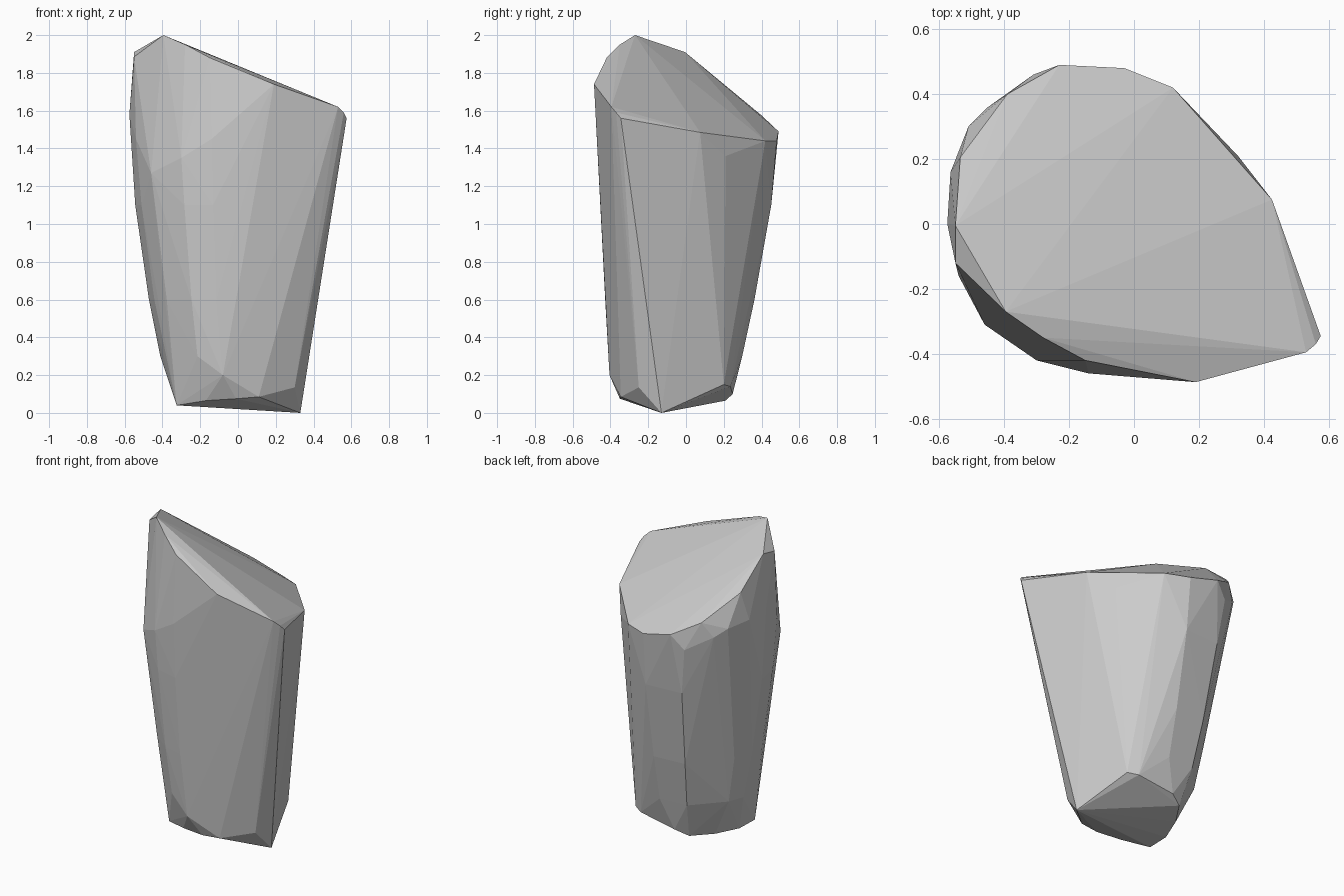
import bpy, bmesh

# slanted top facet and its chipped front rim
top = [(-.395, -.27, 2), (-.55, -.005, 1.91), (-.55, -.12, 1.885), (-.535, .205, 1.735),
       (-.39, .40, 1.575), (-.23, .49, 1.49), (-.03, .48, 1.44), (.12, .42, 1.44),
       (.425, .075, 1.485), (.575, -.345, 1.56), (.56, -.37, 1.59), (.53, -.395, 1.62),
       (.19, -.487, 1.74), (-.15, -.42, 1.88), (-.28, -.35, 1.95)]

# rounded foot with one low corner
foot = [(.33, -.13, 0), (.22, .20, .15), (.16, .235, .14), (-.09, .247, .1),
        (-.17, .21, .065), (-.26, .07, .05), (-.32, -.09, .04), (-.325, -.24, .04),
        (-.17, -.315, .065), (-.01, -.35, .075), (.11, -.345, .085), (.23, -.28, .12),
        (.30, -.25, .135), (-.08, -.405, .2)]

# curved left side: widest arc, repeated smaller on the way down
arc = [(-.14, -.46, 1.45), (-.30, -.42, 1.35), (-.46, -.31, 1.27), (-.54, -.16, 1.45),
       (-.575, 0, 1.58), (-.565, .16, 1.55), (-.31, .46, 1.4)]
corner = [(-.51, .30, 1.53), (-.45, .36, 1.48)]
# z, x scale, back scale, front scale
levels = [(1.1, .946, .94, .985), (.6, .82, .755, .93), (.3, .715, .62, .88)]

points = top + foot + arc + corner + [(.32, .21, 1.36)]
for z, sx, back, front in levels:
    for x, y, _ in arc + [(-.03, .48, 0)]:
        flank = .93 if y > .1 else 1
        points.append((x * sx * flank, y * (back if y > 0 else front), z))

# stone shard: convex skin over all points
bm = bmesh.new()
for p in points:
    bm.verts.new(p)
bmesh.ops.convex_hull(bm, input=bm.verts[:])
bmesh.ops.delete(bm, geom=[v for v in bm.verts if not v.link_faces], context='VERTS')
bmesh.ops.recalc_face_normals(bm, faces=bm.faces[:])
mesh = bpy.data.meshes.new("stone_shard")
bm.to_mesh(mesh)
bm.free()
bpy.context.collection.objects.link(bpy.data.objects.new("stone_shard", mesh))
